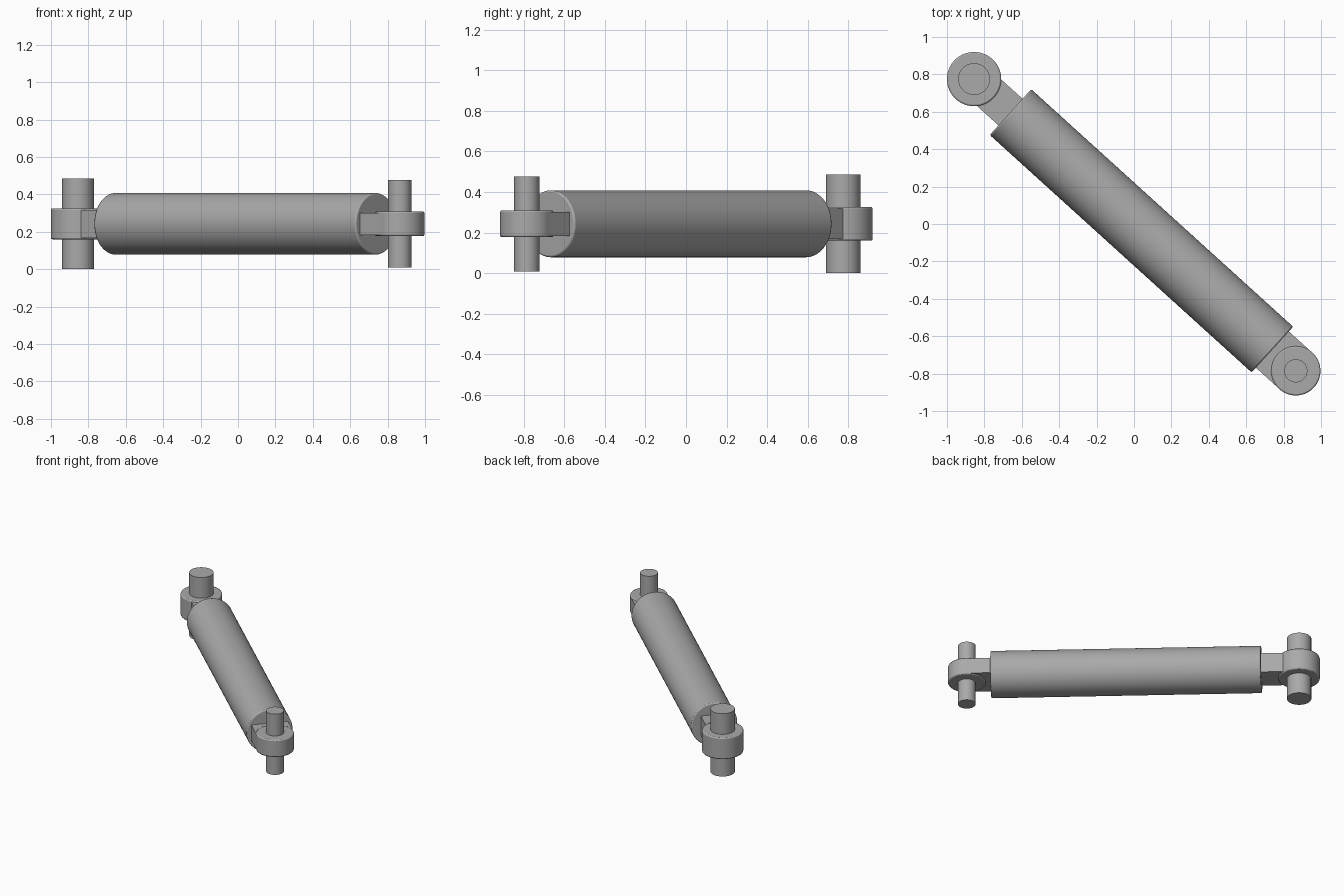
import bpy, bmesh, math
from mathutils import Matrix

cube = bpy.data.objects.get("Cube")
if cube:
    bpy.data.objects.remove(cube, do_unlink=True)

# Single painted metal colour
grey = bpy.data.materials.new("grey metal")
grey.use_nodes = True
colour = (0.4, 0.4, 0.4, 1)
grey.diffuse_color = colour
grey.node_tree.nodes["Principled BSDF"].inputs["Base Color"].default_value = colour

# The ram lies along local x, turned about z and lifted to its axis height
MID_Z = 0.243
HALF = 1.161          # half the distance between pin centres
PLACE = Matrix.Translation((0.005, -0.005, MID_Z)) @ Matrix.Rotation(math.radians(-42.2), 4, "Z")


def finish(bm, name, bevel=0.0):
    bmesh.ops.recalc_face_normals(bm, faces=bm.faces)
    mesh = bpy.data.meshes.new(name)
    bm.to_mesh(mesh)
    bm.free()
    mesh.transform(PLACE)
    mesh.materials.append(grey)
    obj = bpy.data.objects.new(name, mesh)
    bpy.context.collection.objects.link(obj)
    if bevel:
        mod = obj.modifiers.new("edge", "BEVEL")
        mod.width = bevel
        mod.segments = 2
        mod.limit_method = "ANGLE"
        mod.angle_limit = math.radians(50)
    bpy.ops.object.select_all(action="DESELECT")
    obj.select_set(True)
    bpy.context.view_layer.objects.active = obj
    bpy.ops.object.shade_smooth_by_angle(angle=math.radians(35))
    return obj


def rod(name, x, radius, depth, along_x=False, bevel=0.0, sides=48):
    bm = bmesh.new()
    turn = Matrix.Rotation(math.pi / 2, 4, "Y") if along_x else Matrix()
    bmesh.ops.create_cone(bm, cap_ends=True, segments=sides, radius1=radius, radius2=radius,
                          depth=depth, matrix=Matrix.Translation((x, 0, 0)) @ turn)
    return finish(bm, name, bevel)


def bar(name, x0, x1, width, height):
    bm = bmesh.new()
    bmesh.ops.create_cube(bm, size=1, matrix=Matrix.Translation(((x0 + x1) / 2, 0, 0))
                          @ Matrix.Diagonal((x1 - x0, width, height, 1)))
    return finish(bm, name)


# Main barrel
rod("barrel", 0.047, 0.165, 1.89, along_x=True, bevel=0.008, sides=64)

# Large rod end: eye, neck and pin
rod("large_eye", -HALF, 0.145, 0.166, bevel=0.008)
bar("large_neck", -HALF, -0.88, 0.192, 0.15)
rod("large_pin", -HALF, 0.085, 0.484)

# Small base end: rounded eye, full-width tang and pin
rod("small_eye", HALF, 0.132, 0.132, bevel=0.008)
bar("small_tang", 0.97, HALF, 0.262, 0.118)
rod("small_pin", HALF, 0.062, 0.468)
